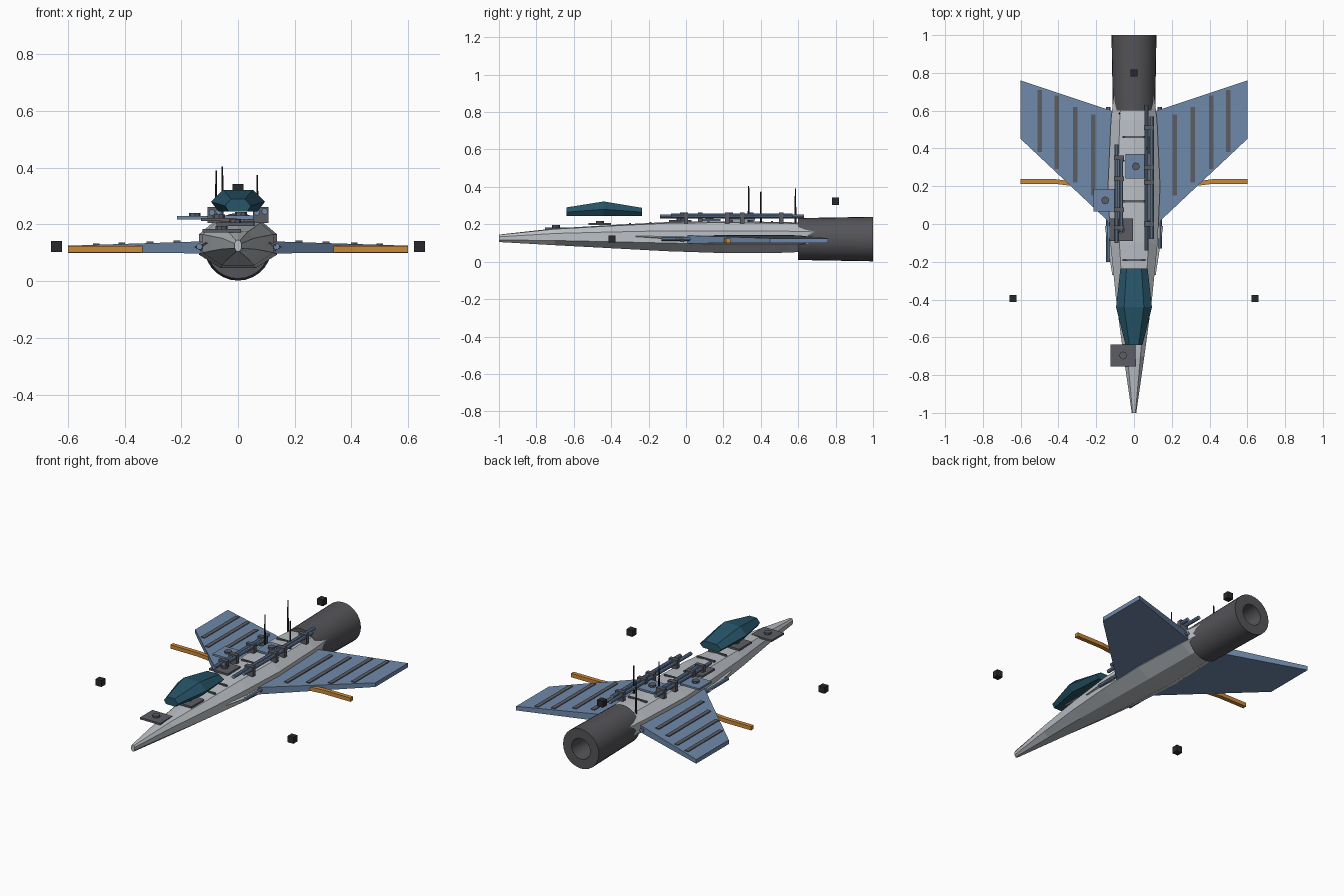
import bpy
import bmesh
from math import cos, sin, pi, radians
from mathutils import Matrix

default = bpy.data.objects.get("Cube")
if default:
    bpy.data.objects.remove(default, do_unlink=True)


def material(name, r, g, b):
    m = bpy.data.materials.new(name)
    m.use_nodes = True
    m.diffuse_color = (r, g, b, 1)
    shader = next(n for n in m.node_tree.nodes if n.type == 'BSDF_PRINCIPLED')
    shader.inputs["Base Color"].default_value = (r, g, b, 1)
    return m


HULL = material("pale hull grey", 0.50, 0.53, 0.56)
BLUE = material("steel blue", 0.16, 0.25, 0.40)
GREY = material("panel grey", 0.105, 0.11, 0.13)
METAL = material("engine grey", 0.09, 0.09, 0.10)
TEAL = material("canopy teal", 0.02, 0.09, 0.14)
ORANGE = material("orange", 0.60, 0.25, 0.04)
BLACK = material("black", 0.022, 0.022, 0.026)


def finish(name, bm, mat, smooth=False):
    bmesh.ops.recalc_face_normals(bm, faces=bm.faces[:])
    mesh = bpy.data.meshes.new(name)
    bm.to_mesh(mesh)
    bm.free()
    mesh.materials.append(mat)
    ob = bpy.data.objects.new(name, mesh)
    bpy.context.collection.objects.link(ob)
    if smooth:
        bpy.ops.object.select_all(action='DESELECT')
        ob.select_set(True)
        bpy.context.view_layer.objects.active = ob
        bpy.ops.object.shade_smooth_by_angle(angle=radians(35))
    return ob


def loft(name, rings, mat, smooth=False):
    """Skin a row of closed rings and cap both ends."""
    bm = bmesh.new()
    rows = [[bm.verts.new(p) for p in ring] for ring in rings]
    for a, b in zip(rows, rows[1:]):
        for i in range(len(a)):
            j = (i + 1) % len(a)
            bm.faces.new((a[i], a[j], b[j], b[i]))
    bm.faces.new(rows[0])
    bm.faces.new(rows[-1])
    return finish(name, bm, mat, smooth)


def box(name, x, y, z, mat):
    """Box from (low, high) pairs."""
    return loft(name, [[(x[0], y[0], h), (x[1], y[0], h), (x[1], y[1], h), (x[0], y[1], h)]
                       for h in z], mat)


def tube(name, x, z, stations, mat, sides=10, smooth=True):
    """Round body along y from (radius, y) stations."""
    return loft(name, [[(x + r * cos(2 * pi * i / sides), y, z + r * sin(2 * pi * i / sides))
                        for i in range(sides)] for r, y in stations], mat, smooth)


def post(name, x, y, z0, z1, r0, r1, mat, sides=8):
    bm = bmesh.new()
    bmesh.ops.create_cone(bm, cap_ends=True, segments=sides, radius1=r0, radius2=r1, depth=z1 - z0,
                          matrix=Matrix.Translation((x, y, (z0 + z1) / 2)))
    return finish(name, bm, mat)


# Faceted fuselage: half width, bottom and top at each station
def hull_ring(y, w, lo, hi):
    h = hi - lo
    half = [(0.45, 0), (1, 0.28), (1, 0.70), (0.62, 0.96)]
    right = [(w * a, y, lo + h * b) for a, b in half]
    return right + [(0, y, hi)] + [(-x, y, z) for x, y, z in reversed(right)]


loft("fuselage", [hull_ring(*s) for s in (
    (-1, 0.012, 0.105, 0.145), (-0.7, 0.055, 0.088, 0.178), (-0.4, 0.095, 0.072, 0.196),
    (-0.1, 0.125, 0.056, 0.212), (0.2, 0.138, 0.046, 0.216), (0.55, 0.122, 0.048, 0.212),
    (0.75, 0.10, 0.065, 0.198))], HULL)

# Engine with recessed nozzle
tube("engine", 0, 0.121, [(0.112, 0.6), (0.119, 1), (0.062, 1), (0.055, 0.86)], METAL, 28)
tube("nozzle_core", 0, 0.121, [(0.054, 0.862), (0.03, 0.90)], BLACK, 10, False)

# Floating canopy, an eight-sided faceted shell
def canopy_ring(y, w, mid, top):
    right = [(w * 0.72, y, 0.245), (w, y, mid), (w * 0.55, y, top)]
    return right + [(-x, y, z) for x, y, z in reversed(right)]


loft("canopy", [canopy_ring(*s) for s in (
    (-0.64, 0.045, 0.265, 0.29), (-0.44, 0.095, 0.28, 0.322), (-0.235, 0.072, 0.265, 0.288))], TEAL)

# Wings with ribs, spars, and side conduits
for s, side in ((1, "left"), (-1, "right")):
    def wing_ring(x, lead, trail, zb, zt):
        return [(s * x, lead, zb), (s * x, trail, zb), (s * x, trail, zt), (s * x, lead, zt)]

    loft(side + "_wing", [wing_ring(0.10, -0.02, 0.593, 0.098, 0.141),
                          wing_ring(0.60, 0.45, 0.76, 0.10, 0.125)], BLUE)
    for n, (x, y0, y1) in enumerate(((0.215, 0.15, 0.58), (0.31, 0.22, 0.62),
                                     (0.41, 0.29, 0.68), (0.50, 0.38, 0.71))):
        top = 0.150 - 0.035 * x
        box(f"{side}_wing_rib_{n}", (s * x - 0.012, s * x + 0.012), (y0, y1),
            (top - 0.025, top), GREY)
    loft(side + "_spar", [wing_ring(0.30, 0.198, 0.222, 0.101, 0.124),
                          wing_ring(0.42, 0.213, 0.238, 0.101, 0.124),
                          wing_ring(0.60, 0.213, 0.238, 0.101, 0.124)], ORANGE)
    tube(side + "_side_conduit", s * 0.136, 0.122,
         [(0.011, -0.13 if s > 0 else -0.20), (0.011, 0.62)], BLUE)
    # Wing root fairing
    loft(side + "_root_fairing", [[(s * 0.09, -0.27, 0.13), (s * 0.115, -0.27, 0.135),
                                   (s * 0.09, -0.27, 0.14)],
                                  [(s * 0.10, -0.01, 0.09), (s * 0.155, -0.01, 0.12),
                                   (s * 0.10, -0.01, 0.15)]], HULL)

# Dorsal pipe pairs with clamps
for side, xs, ends, clamps in (
        ("left", (0.066, 0.094), (-0.14, 0.63), (0.0, 0.22, 0.30, 0.51)),
        ("right", (-0.092, -0.068), (-0.10, 0.42), (-0.02, 0.075, 0.24, 0.35))):
    for n, x in enumerate(xs):
        trim = 0.06 * n
        tube(f"{side}_dorsal_pipe_{n}", x, 0.242 + 0.004 * n,
             [(0.011, ends[0] + trim), (0.011, ends[1] - trim)], BLUE)
    mid = sum(xs) / 2
    for n, y in enumerate(clamps):
        box(f"{side}_pipe_clamp_{n}", (mid - 0.027, mid + 0.027), (y - 0.012, y + 0.012),
            (0.205, 0.262), GREY)

# Equipment plates with round caps
for name, x, y, z, mat in (
        ("nose_plate", (-0.125, 0.01), (-0.755, -0.637), 0.172, GREY),
        ("cockpit_plate", (-0.075, 0.055), (-0.52, -0.40), 0.195, GREY),
        ("mid_plate", (-0.13, -0.005), (-0.09, 0.03), 0.212, GREY),
        ("side_plate", (-0.215, -0.09), (0.065, 0.185), 0.218, BLUE),
        ("rear_plate", (-0.045, 0.065), (0.24, 0.37), 0.220, BLUE)):
    box(name, x, y, (z, z + 0.011), mat)
    post(name + "_cap", sum(x) / 2, sum(y) / 2, z + 0.01, z + 0.023, 0.021, 0.021, GREY)

# Thin seams across the spine
for n, (y, z) in enumerate(((-0.30, 0.202), (-0.19, 0.208), (0.12, 0.215), (0.46, 0.213))):
    box(f"spine_seam_{n}", (-0.06, 0.06), (y - 0.006, y + 0.006), (z - 0.005, z + 0.004), GREY)

# Antennas
for n, (x, y, top) in enumerate(((-0.055, 0.335, 0.405), (0.068, 0.40, 0.375), (-0.077, 0.585, 0.39))):
    post(f"antenna_{n}", x, y, 0.19, top, 0.006, 0.003, BLACK, 6)

# Floating beacons
for n, (x, y, z) in enumerate(((0.64, -0.395, 0.122), (-0.64, -0.395, 0.122), (0, 0.80, 0.323))):
    box(f"beacon_{n}", (x - 0.019, x + 0.019), (y - 0.019, y + 0.019), (z - 0.019, z + 0.019), BLACK)
